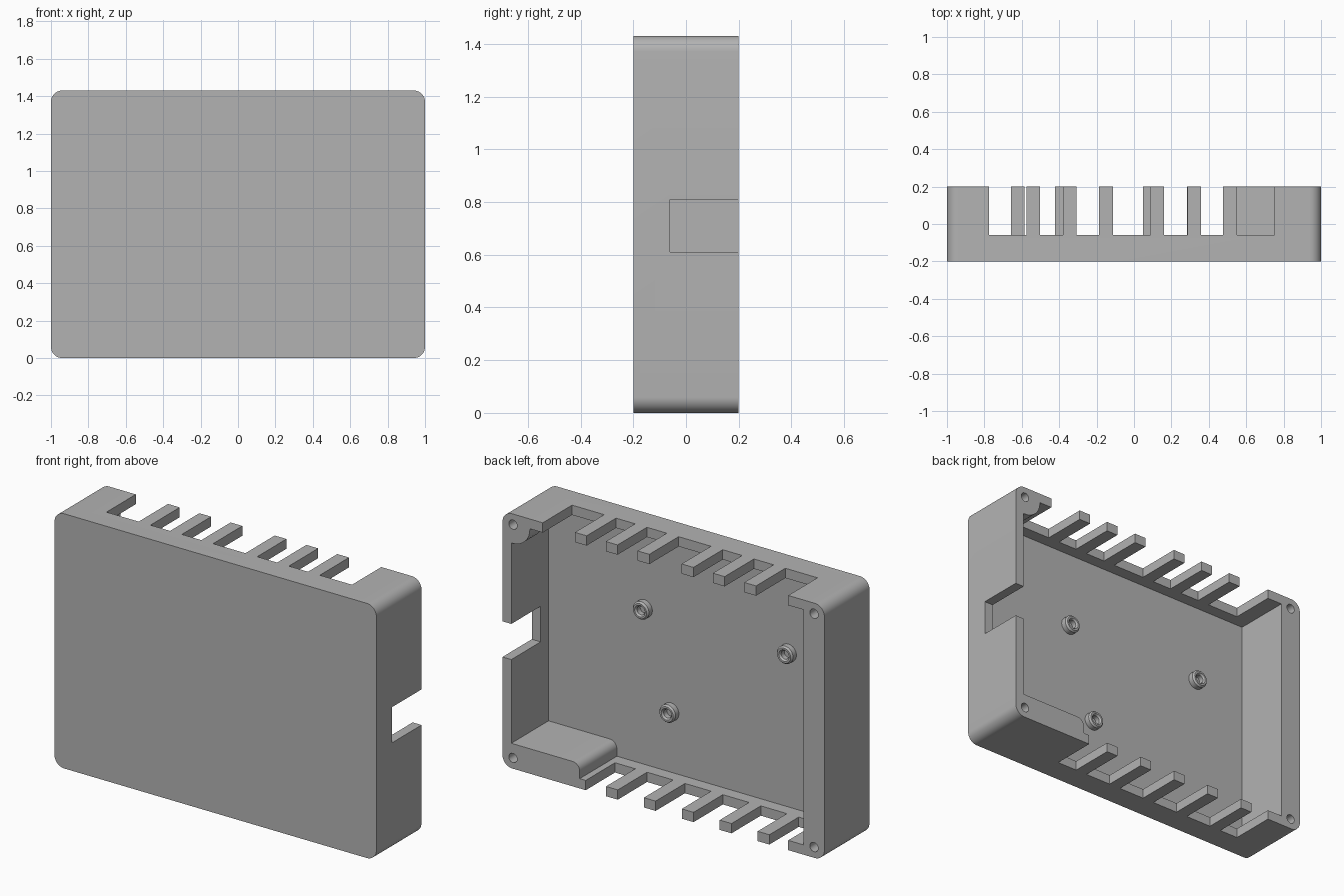
import bpy
import bmesh
from math import cos, sin, pi, radians

cube = bpy.data.objects.get("Cube")
if cube:
    bpy.data.objects.remove(cube, do_unlink=True)

grey = bpy.data.materials.new("plain_grey")
grey.use_nodes = True
grey.diffuse_color = (0.45, 0.45, 0.45, 1)
grey.node_tree.nodes["Principled BSDF"].inputs["Base Color"].default_value = (0.45, 0.45, 0.45, 1)


def arc(cx, cz, r, start, end, steps=10):
    angles = [radians(start + (end - start) * i / steps) for i in range(steps + 1)]
    return [(cx + r * cos(a), cz + r * sin(a)) for a in angles]


def circle(cx, cz, r, n=32):
    return arc(cx, cz, r, 0, 360, n)[:-1]


def add_loft(bm, sections):
    """Capped solid through (y, outline) sections with equal point counts."""
    rings = [[bm.verts.new((x, y, z)) for x, z in pts] for y, pts in sections]
    for a, b in zip(rings, rings[1:]):
        for i in range(len(a)):
            j = (i + 1) % len(a)
            bm.faces.new((a[i], a[j], b[j], b[i]))
    bm.faces.new(rings[0])
    bm.faces.new(rings[-1])


def make(name, *solids):
    bm = bmesh.new()
    for sections in solids:
        add_loft(bm, sections)
    bmesh.ops.recalc_face_normals(bm, faces=bm.faces)
    mesh = bpy.data.meshes.new(name)
    bm.to_mesh(mesh)
    bm.free()
    mesh.materials.append(grey)
    ob = bpy.data.objects.new(name, mesh)
    bpy.context.collection.objects.link(ob)
    return ob


def activate(ob):
    bpy.ops.object.select_all(action='DESELECT')
    ob.select_set(True)
    bpy.context.view_layer.objects.active = ob


def subtract(ob, cutter):
    cutter.hide_render = True
    mod = ob.modifiers.new("cut", 'BOOLEAN')
    mod.operation = 'DIFFERENCE'
    mod.solver = 'EXACT'
    mod.object = cutter
    activate(ob)
    bpy.ops.object.modifier_apply(modifier=mod.name)
    bpy.data.objects.remove(cutter, do_unlink=True)


def prism(y0, y1, outline):
    return [(y0, outline), (y1, outline)]


def slot(x0, x1, z0, z1):
    return prism(-0.06, 0.3, [(x0, z0), (x1, z0), (x1, z1), (x0, z1)])


H, R = 1.43, 0.06

# Rounded outer block
outline = (arc(1 - R, H - R, R, 0, 90) + arc(-1 + R, H - R, R, 90, 180)
           + arc(-1 + R, R, R, 180, 270) + arc(1 - R, R, R, 270, 360))
case = make("case_shell", prism(-0.2, 0.2, outline))

# Cavity, leaving a thick wall on one side and a rounded block in a lower corner
inner = ([(-0.87, 0.055), (0.52, 0.055)] + arc(0.565, 0.095, 0.045, 180, 90)
         + [(0.945, 0.14), (0.945, 1.375), (-0.87, 1.375)])
cavity = make("cavity_cutter", prism(-0.13, 0.25, inner))

# Tapered corner boss is kept out of the cavity
boss = make("corner_boss_cutter", [(-0.02, circle(0.96, 1.39, 0.012)),
                                   (0.09, circle(0.935, 1.37, 0.105)),
                                   (0.3, circle(0.935, 1.37, 0.105))])
subtract(cavity, boss)
subtract(case, cavity)

# Cable slots between the teeth on the upper and lower walls, and one side slot
TOOTH = 0.073
top_teeth = [-0.575, -0.38, -0.186, 0.088, 0.285, 0.477]
bottom_teeth = [-0.658 + 0.2355 * i for i in range(5)]


def slots_between(teeth, first, last, z0, z1):
    starts = [first] + [t + TOOTH for t in teeth]
    return [slot(a, b, z0, z1) for a, b in zip(starts, teeth + [last])]


subtract(case, make("slot_cutter",
                    *slots_between(top_teeth, -0.775, 0.75, 1.3, 1.5),
                    *slots_between(bottom_teeth, -0.775, 0.483, -0.1, 0.12),
                    slot(0.85, 1.1, 0.61, 0.81)))

# Screw holes at the four corners
subtract(case, make("screw_hole_cutter",
                    *[prism(0.0, 0.3, circle(x, z, 0.026, 24))
                      for x in (-0.935, 0.935) for z in (0.06, H - 0.06)]))

# Chamfered hollow standoffs on the floor
standoff_profile = [(-0.14, 0.05), (-0.1, 0.05), (-0.09, 0.042),
                    (-0.09, 0.032), (-0.1, 0.024), (-0.128, 0.024)]
parts = [case]
for name, x, z in (("standoff_left", 0.35, 0.93), ("standoff_right", -0.545, 0.92),
                   ("standoff_lower", 0.185, 0.395)):
    parts.append(make(name, [(y, circle(x, z, r)) for y, r in standoff_profile]))

for ob in parts:
    activate(ob)
    bpy.ops.object.shade_smooth_by_angle(angle=radians(25))
